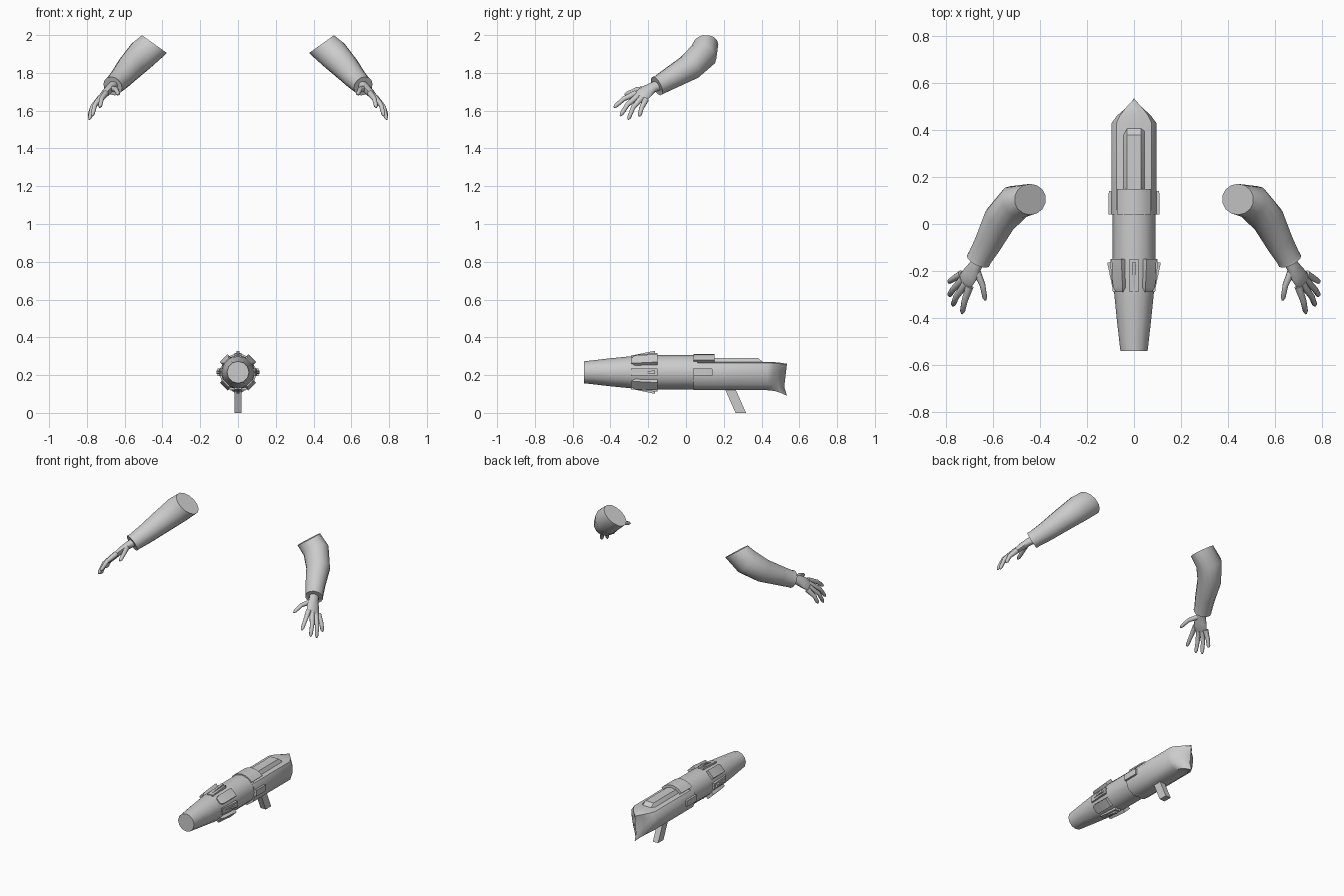
import bpy, bmesh, math
from mathutils import Vector as V

if "Cube" in bpy.data.objects:
    bpy.data.objects.remove(bpy.data.objects["Cube"])

grey = bpy.data.materials.new("plain_grey")
grey.diffuse_color = (0.6, 0.6, 0.6, 1)
grey.use_nodes = True
grey.node_tree.nodes["Principled BSDF"].inputs["Base Color"].default_value = grey.diffuse_color
AX = 0.215  # height of the launcher axis


def loft(name, rings, angle=40, mirror=False):
    """Skin a list of equal-length point rings and close both ends."""
    bm = bmesh.new()
    rows = [[bm.verts.new(p) for p in r] for r in rings]
    n = len(rows[0])
    for a, b in zip(rows, rows[1:]):
        for i in range(n):
            j = (i + 1) % n
            bm.faces.new((a[i], a[j], b[j], b[i]))
    bm.faces.new(rows[0][::-1])
    bm.faces.new(rows[-1])
    bmesh.ops.remove_doubles(bm, verts=bm.verts, dist=0.0001)
    bmesh.ops.recalc_face_normals(bm, faces=bm.faces)
    if mirror:
        bmesh.ops.mirror(bm, geom=bm.verts[:] + bm.edges[:] + bm.faces[:],
                         axis='X', merge_dist=-1)
        bmesh.ops.recalc_face_normals(bm, faces=bm.faces)
    me = bpy.data.meshes.new(name)
    bm.to_mesh(me)
    bm.free()
    me.materials.append(grey)
    ob = bpy.data.objects.new(name, me)
    bpy.context.collection.objects.link(ob)
    bpy.ops.object.select_all(action='DESELECT')
    ob.select_set(True)
    bpy.context.view_layer.objects.active = ob
    bpy.ops.object.shade_smooth_by_angle(angle=math.radians(angle))
    return ob


def ellipse(c, u, v, n):
    return [c + u * math.cos(2 * math.pi * i / n) + v * math.sin(2 * math.pi * i / n)
            for i in range(n)]


def limb(name, path, n=12, wide=None, first=None, angle=50):
    """Tube through (x, y, z, radius[, thickness]) points, mirrored to both sides."""
    pts = [V(p[:3]) for p in path]
    side = V(wide) if wide else V((0, 1, 0))
    rings = []
    for i, p in enumerate(path):
        t = pts[min(i + 1, len(pts) - 1)] - pts[max(i - 1, 0)]
        if i == 0 and first:
            t = V(first)
        t.normalize()
        u = (side - t * side.dot(t)).normalized()
        v = t.cross(u)
        rings.append(ellipse(pts[i], u * p[3], v * p[-1], n))
    return loft(name, rings, angle, True)


# Sleeves with a cut elbow end and an open-looking cuff
limb("sleeves", [(.442, .105, 1.952, .066, .083), (.505, .092, 1.898, .076, .083),
                 (.57, .02, 1.83, .072), (.62, -.08, 1.772, .06),
                 (.655, -.14, 1.737, .053), (.663, -.155, 1.73, .054),
                 (.660, -.150, 1.732, .042)], 14, first=(.58, 0, -.81), angle=45)

# Hands: flattened palm, then thumb and fingers
across = (-.45, -.75, .42)
limb("palms", [(.655, -.14, 1.737, .03, .026), (.675, -.178, 1.722, .03, .024),
               (.697, -.215, 1.698, .042, .022), (.72, -.245, 1.671, .044, .017),
               (.727, -.253, 1.661, .036, .011)], 10, wide=across)
digits = {
    "thumbs": ((.672, -.195, 1.718), (.645, -.26, 1.712), (.633, -.325, 1.685)),
    "index_fingers": ((.70, -.265, 1.692), (.722, -.33, 1.662), (.732, -.382, 1.617)),
    "middle_fingers": ((.715, -.252, 1.68), (.757, -.31, 1.632), (.772, -.348, 1.572)),
    "ring_fingers": ((.728, -.234, 1.668), (.772, -.28, 1.617), (.787, -.306, 1.552)),
    "little_fingers": ((.735, -.213, 1.658), (.772, -.235, 1.615), (.789, -.247, 1.57)),
}
for name, (a, b, c) in digits.items():
    a, b, c = V(a), V(b), V(c)
    limb(name, [(*a, .017), (*b, .013), (*b.lerp(c, .8), .011), (*c, .004)], 8,
         wide=across)

# Launcher barrel with tapered nose
loft("barrel", [ellipse(V((0, y, AX)), V((r, 0, 0)), V((0, 0, r)), 12)
                for y, r in ((-.54, .058), (-.40, .074), (-.27, .087), (-.15, .091), (.06, .091))])

# Rear housing ending in a vertical wedge with hooked tips
half = [(.04, .12), (.08, .15), (.095, .195), (.095, .235), (.075, .265), (.03, .27)]
section = half + [(-x, z) for x, z in half[::-1]]


def rear_ring(t):
    ring = []
    for x, z in section:
        zz = (z - .12) / .15
        end_z = .09 + zz * .17
        tip = .51 + .025 * ((end_z - .175) / .085) ** 2
        ring.append(V((x * (1 - t ** 1.4), .43 + (tip - .43) * t, z + (end_z - z) * t ** 2)))
    return ring


loft("rear_housing", [[V((x, .04, z)) for x, z in section]] +
     [rear_ring(t) for t in (0, .35, .7, .995)])

# Raised spine on top of the rear housing
loft("top_spine", [[V((x, y, z)) for x, z in ((-.055, .25), (-.03, h), (.03, h), (.055, .25))]
                   for y, h in ((.10, .291), (.38, .291), (.41, .267))], 30)

# Collar hugging the upper half of the joint
arc = [math.radians(25 + 130 * i / 8) for i in range(9)]
collar = ([V((.097 * math.cos(a), 0, AX + .097 * math.sin(a))) for a in arc[1:-1]] +
          [V((.08 * math.cos(a), 0, AX + .08 * math.sin(a))) for a in arc[-2:0:-1]])
loft("collar", [[p + V((0, y, 0)) for p in collar] for y in (.04, .14, .15)])


def around(name, deg, rows):
    """Block placed around the barrel from (y, half width, inner, outer) rows."""
    a = math.radians(deg)
    out, side = V((math.cos(a), 0, math.sin(a))), V((-math.sin(a), 0, math.cos(a)))
    base = V((0, 0, AX))
    loft(name, [[base + V((0, y, 0)) + side * s * w + out * r
                 for s, r in ((-1, lo), (-1, hi), (1, hi), (1, lo))]
                for y, w, lo, hi in rows], 30)


# Side lugs, sight fins and diagonal plates
for deg in (0, 180):
    around("side_lug", deg, [(.04, .02, .08, .108), (.13, .02, .08, .108), (.14, .018, .08, .106)])
for k in range(4):
    around("fin", 90 * k, [(-.29, .019, .07, .09), (-.17, .019, .07, .101), (-.15, .019, .07, .101)])
    around("fin_ridge", 90 * k, [(-.27, .002, .08, .092), (-.17, .009, .08, .113), (-.165, .009, .08, .113)])
    around("diagonal_plate", 90 * k + 45, [(-.29, .018, .07, .089), (-.27, .029, .07, .098),
                                           (-.15, .029, .07, .106)])

# Slanted grip
loft("grip", [[V((x, y + dy, z)) for x, dy in ((-.019, -.028), (.019, -.028), (.019, .028), (-.019, .028))]
              for y, z in ((.23, .135), (.29, 0))], 30)
